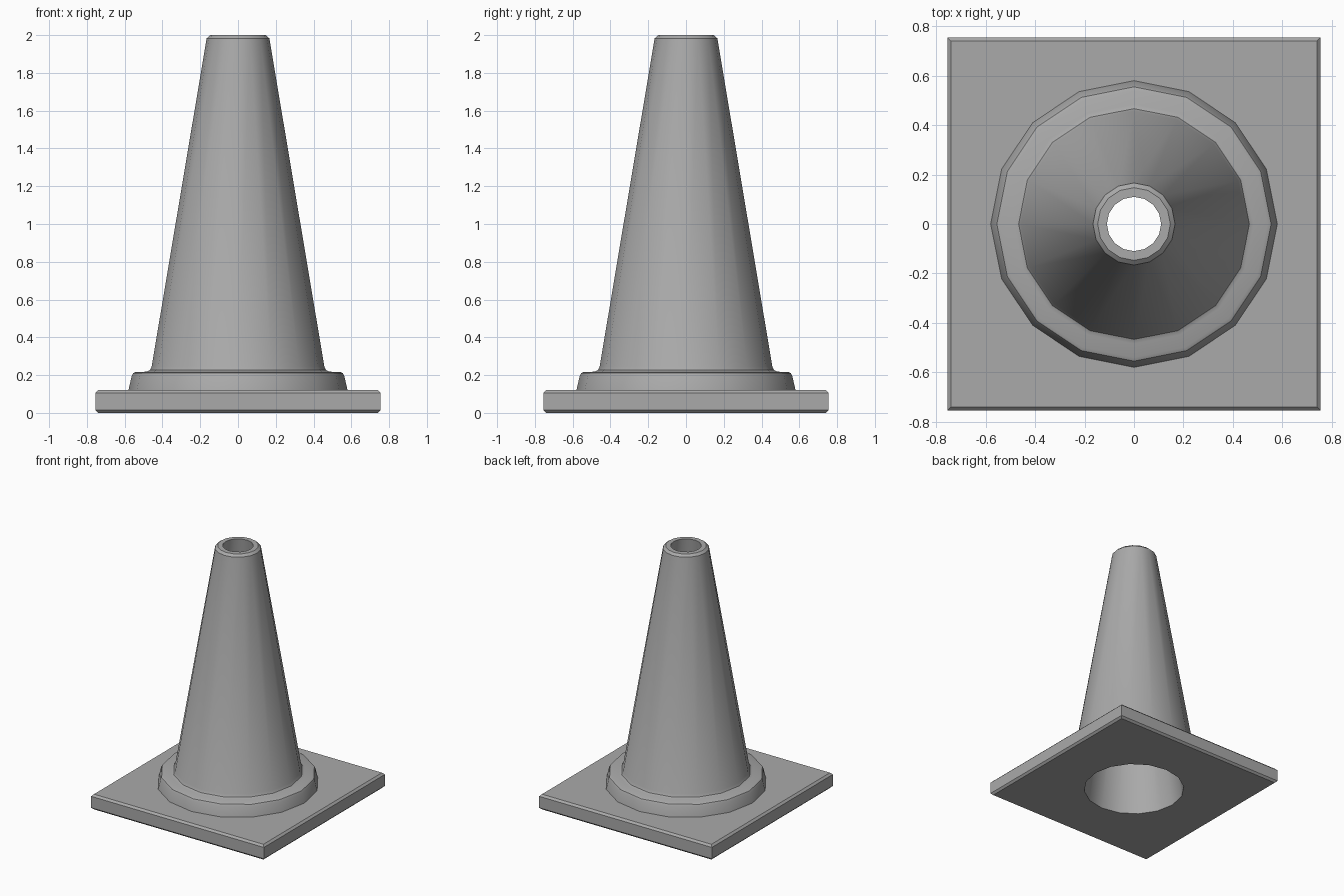
import bpy, bmesh
from math import cos, sin, pi, radians

if "Cube" in bpy.data.objects:
    bpy.data.objects.remove(bpy.data.objects["Cube"], do_unlink=True)

SIDES = 16

# One grey rubber material
grey = bpy.data.materials.new("grey_rubber")
grey.use_nodes = True
colour = (0.4, 0.4, 0.4, 1)
grey.diffuse_color = colour
grey.node_tree.nodes["Principled BSDF"].inputs["Base Color"].default_value = colour


def ring(bm, radius, z, square=False):
    """Loop of vertices on a circle, or on a square of that half width."""
    verts = []
    for i in range(SIDES):
        a = 2 * pi * i / SIDES
        r = radius / max(abs(cos(a)), abs(sin(a))) if square else radius
        verts.append(bm.verts.new((r * cos(a), r * sin(a), z)))
    return verts


def loft(name, sections):
    """Skin a closed chain of rings into one hollow solid."""
    bm = bmesh.new()
    rings = [ring(bm, *s) for s in sections]
    for low, high in zip(rings, rings[1:] + rings[:1]):
        for i in range(SIDES):
            j = (i + 1) % SIDES
            bm.faces.new((low[i], low[j], high[j], high[i]))
    bmesh.ops.recalc_face_normals(bm, faces=bm.faces)
    mesh = bpy.data.meshes.new(name)
    bm.to_mesh(mesh)
    bm.free()
    obj = bpy.data.objects.new(name, mesh)
    bpy.context.collection.objects.link(obj)
    mesh.materials.append(grey)
    bpy.ops.object.select_all(action="DESELECT")
    obj.select_set(True)
    bpy.context.view_layer.objects.active = obj
    bpy.ops.object.shade_smooth_by_angle(angle=radians(35))
    return obj


# Square chamfered foot, round collar, tapering wall and the bore through it
loft("traffic_cone", [
    (0.37, 0),
    (0.74, 0, True), (0.755, 0.015, True),
    (0.755, 0.105, True), (0.74, 0.12, True),
    (0.58, 0.12), (0.563, 0.195), (0.555, 0.21), (0.54, 0.217),
    (0.485, 0.218), (0.467, 0.226), (0.457, 0.246),
    (0.166, 1.983), (0.147, 2),
    (0.11, 2),
])
